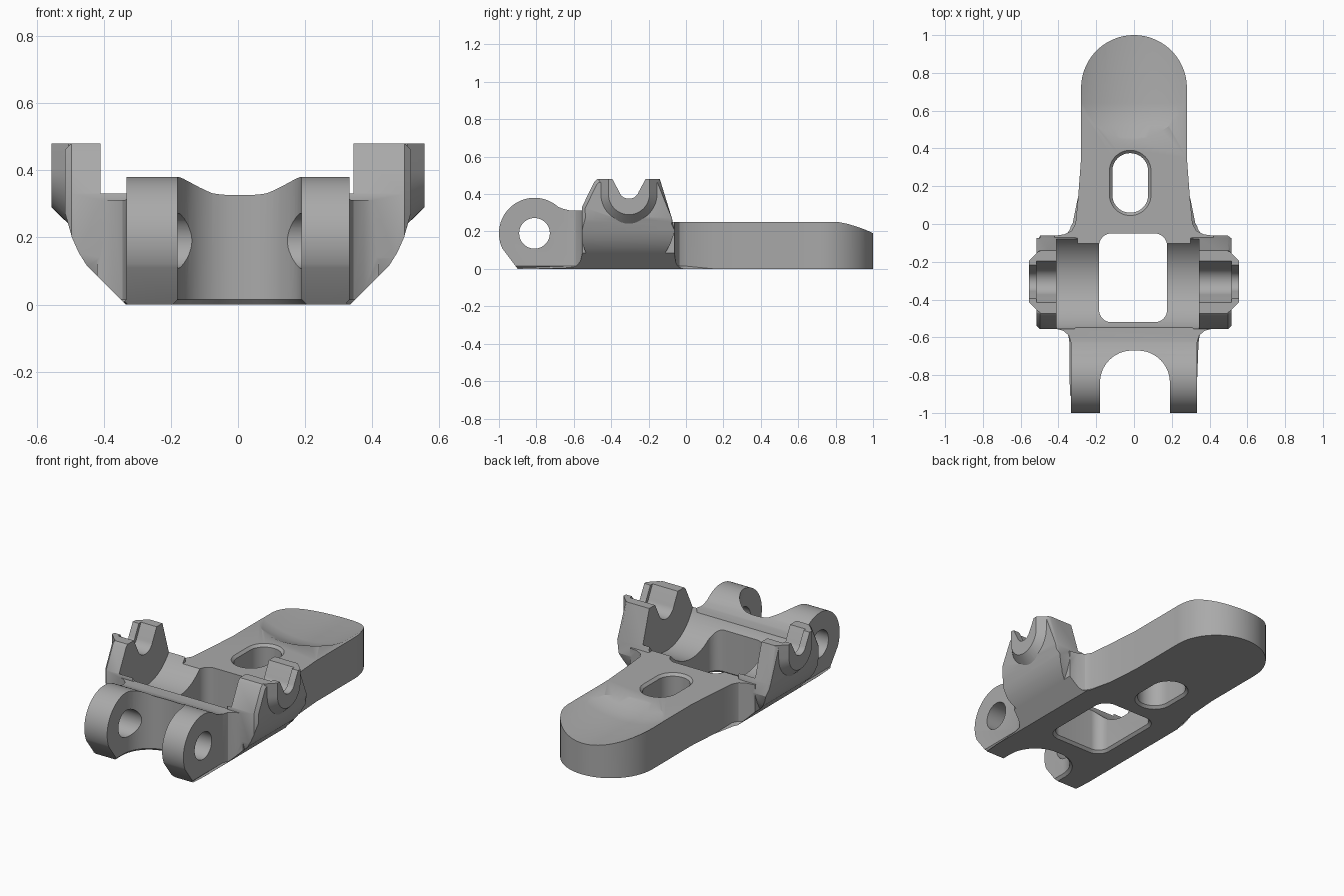
import bpy, bmesh, math
from mathutils import Vector

if "Cube" in bpy.data.objects:
    bpy.data.objects.remove(bpy.data.objects["Cube"], do_unlink=True)

grey = bpy.data.materials.new("mid grey")
grey.use_nodes = True
grey.diffuse_color = (0.4, 0.4, 0.4, 1)
grey.node_tree.nodes["Principled BSDF"].inputs["Base Color"].default_value = (0.4, 0.4, 0.4, 1)


def arc(cx, cy, r, start, end, steps=24):
    angles = [math.radians(start + (end - start) * i / steps) for i in range(steps + 1)]
    return [(cx + r * math.cos(a), cy + r * math.sin(a)) for a in angles]


def rounded_rect(x0, x1, y0, y1, r, grow=0.0):
    x0, x1, y0, y1, r = x0 - grow, x1 + grow, y0 - grow, y1 + grow, r + grow
    return (arc(x1 - r, y1 - r, r, 0, 88, 12) + arc(x0 + r, y1 - r, r, 92, 178, 12)
            + arc(x0 + r, y0 + r, r, 182, 268, 12) + arc(x1 - r, y0 + r, r, 272, 358, 12))


def place(axis, p, t):
    a, b = p
    return Vector({"x": (t, a, b), "y": (a, t, b), "z": (a, b, t)}[axis])


def loft(name, axis, rings, chamfer=0.0):
    """Solid through (position, outline) rings stacked along an axis."""
    bm = bmesh.new()
    loops = [[bm.verts.new(place(axis, p, t)) for p in pts] for t, pts in rings]
    caps = [bm.faces.new(loops[0]), bm.faces.new(loops[-1])]
    n = len(loops[0])
    for lower, upper in zip(loops, loops[1:]):
        for i in range(n):
            j = (i + 1) % n
            bm.faces.new((lower[i], lower[j], upper[j], upper[i]))
    if chamfer:
        edges = list({e for f in caps for e in f.edges})
        bmesh.ops.bevel(bm, geom=edges, offset=chamfer, segments=1, profile=0.5,
                        affect="EDGES", clamp_overlap=True)
    bmesh.ops.recalc_face_normals(bm, faces=bm.faces)
    mesh = bpy.data.meshes.new(name)
    bm.to_mesh(mesh)
    bm.free()
    mesh.materials.append(grey)
    obj = bpy.data.objects.new(name, mesh)
    bpy.context.collection.objects.link(obj)
    return obj


def prism(name, axis, pts, lo, hi, chamfer=0.0):
    return loft(name, axis, [(lo, pts), (hi, pts)], chamfer)


def combine(target, tool, operation):
    mod = target.modifiers.new("combine", "BOOLEAN")
    mod.operation, mod.solver, mod.object = operation, "EXACT", tool
    bpy.ops.object.select_all(action="DESELECT")
    bpy.context.view_layer.objects.active = target
    target.select_set(True)
    bpy.ops.object.modifier_apply(modifier=mod.name)
    bpy.data.objects.remove(tool, do_unlink=True)


def mirrored(half):
    return half + [(-x, y) for x, y in reversed(half)]


# Plate outline: rounded tongue, flared shoulders, straight front lugs
half = list(reversed(arc(0, 0.72, 0.28, 0, 88)))
half += [(0.28, 0.35), (0.295, 0.15), (0.31, 0.0), (0.33, -0.035), (0.37, -0.055),
         (0.42, -0.062), (0.42, -0.553), (0.375, -0.565), (0.345, -0.59),
         (0.333, -0.63), (0.333, -1.05)]
body = prism("clamp_body", "z", mirrored(half), 0, 0.5, 0.015)

# Side profile: round lug, bridge and level tongue
profile = [(-0.84, -0.1), (-0.9, 0.0)] + arc(-0.81, 0.19, 0.19, 205, 48, 40)
profile += [(-0.66, 0.322), (-0.62, 0.312), (-0.5, 0.31), (-0.42, 0.25),
            (1.1, 0.25), (1.1, -0.1)]
combine(body, prism("side_profile", "x", profile, -0.8, 0.8), "INTERSECT")

# Cradle arms on both sides
arm = [(-0.49, 0.01), (-0.53, 0.07), (-0.555, 0.14), (-0.557, 0.33), (-0.49, 0.465),
       (-0.475, 0.48), (-0.14, 0.48), (-0.075, 0.27), (-0.06, 0.2), (-0.085, 0.13),
       (-0.12, 0.07), (-0.15, 0.01)]
for side in (-1, 1):
    combine(body, prism("cradle_arm", "x", arm, side * 0.3, side * 0.515, 0.018), "UNION")

# Undercut sides of the cradle
envelope = mirrored([(0.235, -0.1), (0.335, 0.0), (0.45, 0.115), (0.475, 0.155),
                     (0.495, 0.2), (0.509, 0.25), (0.53, 0.32), (0.53, 0.6)])
combine(body, prism("undercut_envelope", "y", envelope, -1.2, 1.2), "INTERSECT")


# Tapered half-round bosses outside the arms
def boss_outline(r):
    return [(-0.305 - r, 0.48)] + arc(-0.305, 0.4, r, 180, 360) + [(-0.305 + r, 0.48)]


for side in (-1, 1):
    rings = [(side * x, boss_outline(r)) for x, r in ((0.45, 0.165), (0.505, 0.16), (0.556, 0.11))]
    combine(body, loft("cradle_boss", "x", rings), "UNION")

# Barrel-shaped seat between the arms
combine(body, prism("seat_cutter", "x", arc(-0.305, 0.43, 0.27, 0, 357, 95), -0.41, 0.345),
        "DIFFERENCE")


# Open-topped bearing notches, wider inside than at the outer lip
def notch_outline(r):
    return ([(-0.305 - r - 0.055, 0.52)] + arc(-0.305, 0.43, r, 200, 340)
            + [(-0.305 + r + 0.055, 0.52)])


combine(body, prism("lip_notch", "x", notch_outline(0.055), -0.7, 0.7), "DIFFERENCE")
combine(body, prism("inner_notch", "x", notch_outline(0.075), -0.515, 0.515), "DIFFERENCE")

# Window, slot and front fork gap with flared rims
openings = [("window", (-0.185, 0.175, -0.52, -0.05, 0.065), False),
            ("slot", (-0.115, 0.075, 0.06, 0.375, 0.0945), True),
            ("fork_gap", (-0.18, 0.19, -1.4, -0.67, 0.17), False)]
for name, rect, top_flare in openings:
    rings = [(-0.02, rounded_rect(*rect, 0.035)), (0.015, rounded_rect(*rect))]
    if top_flare:
        rings += [(0.235, rounded_rect(*rect)), (0.27, rounded_rect(*rect, 0.035))]
    else:
        rings.append((0.7, rounded_rect(*rect)))
    combine(body, loft(name + "_cutter", "z", rings), "DIFFERENCE")

# Pin hole through both lugs
combine(body, prism("pin_cutter", "x", arc(-0.81, 0.19, 0.082, 0, 352.5, 47), -0.7, 0.7),
        "DIFFERENCE")

# Shallow thumb dish running out of the tongue tip
stations = ((0.4, 0.57), (0.46, 0.596), (0.52, 0.622), (0.58, 0.642), (0.64, 0.65), (1.2, 0.65))
dish = [(y, arc(-0.01, 0.84, r, 0, 357, 119)) for y, r in stations]
combine(body, loft("dish_cutter", "y", dish), "DIFFERENCE")

# Smooth curves with crisp edges
bpy.ops.object.select_all(action="DESELECT")
bpy.context.view_layer.objects.active = body
body.select_set(True)
bpy.ops.object.shade_smooth_by_angle(angle=math.radians(28))
